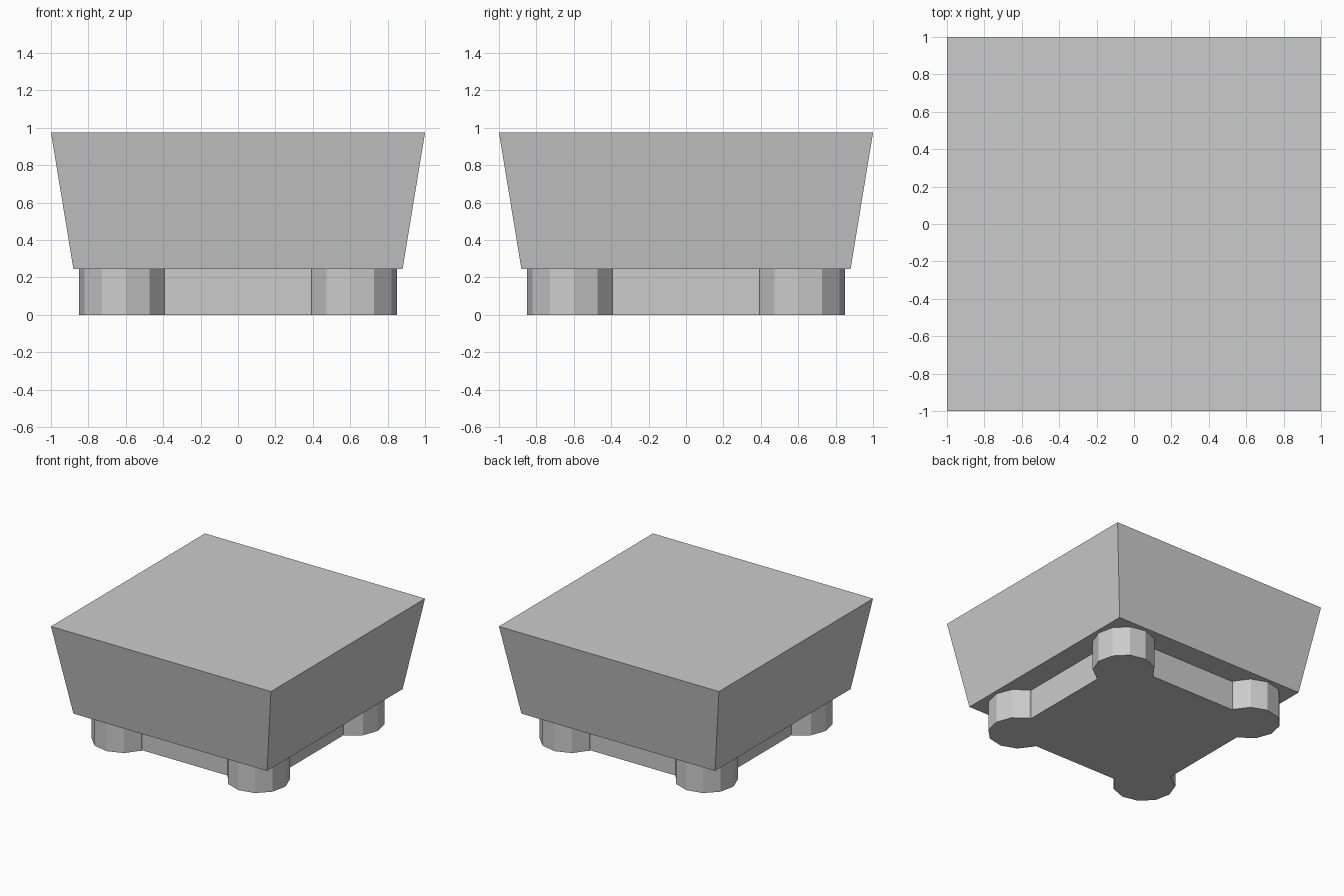
import bpy
import bmesh
import math
from mathutils import Matrix, Vector

cube = bpy.data.objects.get("Cube")
if cube:
    bpy.data.objects.remove(cube, do_unlink=True)

GREY = (0.6, 0.6, 0.6, 1.0)
grey = bpy.data.materials.new("light_grey")
grey.use_nodes = True
grey.diffuse_color = GREY
grey.node_tree.nodes["Principled BSDF"].inputs["Base Color"].default_value = GREY

BASE_TOP, TOP = 0.245, 0.975
BODY_BOTTOM_HALF, BODY_TOP_HALF = 0.88, 1.0
SLAB_HALF = 0.685
FOOT_CENTRE, FOOT_RADIUS, FOOT_SIDES = 0.615, 0.2355, 11


def prism(name, outline, z0, z1, top_scale=1.0):
    """Extrude an outline from z0 to z1, scaling the top end."""
    bm = bmesh.new()
    bottom = bm.faces.new([bm.verts.new((p.x, p.y, z0)) for p in outline])
    ext = bmesh.ops.extrude_face_region(bm, geom=[bottom], use_keep_orig=True)
    for v in ext["geom"]:
        if isinstance(v, bmesh.types.BMVert):
            v.co = (v.co.x * top_scale, v.co.y * top_scale, z1)
    bmesh.ops.recalc_face_normals(bm, faces=bm.faces)
    mesh = bpy.data.meshes.new(name)
    bm.to_mesh(mesh)
    bm.free()
    mesh.materials.append(grey)
    obj = bpy.data.objects.new(name, mesh)
    bpy.context.collection.objects.link(obj)
    return obj


def foot_corner():
    """Faceted corner foot, from one slab edge round to the next."""
    step = 2 * math.pi / FOOT_SIDES
    centre = Vector((FOOT_CENTRE, FOOT_CENTRE))
    pts = []
    for i in range(-5, 5):
        a = math.pi / 4 + (i + 0.5) * step
        pts.append(centre + FOOT_RADIUS * Vector((math.cos(a), math.sin(a))))
    # Trim the end facets where they meet the slab edges
    for end, nxt, axis in ((0, 1, 0), (-1, -2, 1)):
        p, q = pts[end], pts[nxt]
        pts[end] = p.lerp(q, (SLAB_HALF - p[axis]) / (q[axis] - p[axis]))
    return pts


# Base slab with four feet, one continuous outline
corner = foot_corner()
base_outline = [Matrix.Rotation(k * math.pi / 2, 2) @ p
                for k in range(4) for p in corner]
prism("footed_base", base_outline, 0, BASE_TOP)

# Body flaring upward
square = [Vector((x, y)) * BODY_BOTTOM_HALF
          for x, y in ((-1, -1), (1, -1), (1, 1), (-1, 1))]
prism("tapered_body", square, BASE_TOP, TOP, BODY_TOP_HALF / BODY_BOTTOM_HALF)
